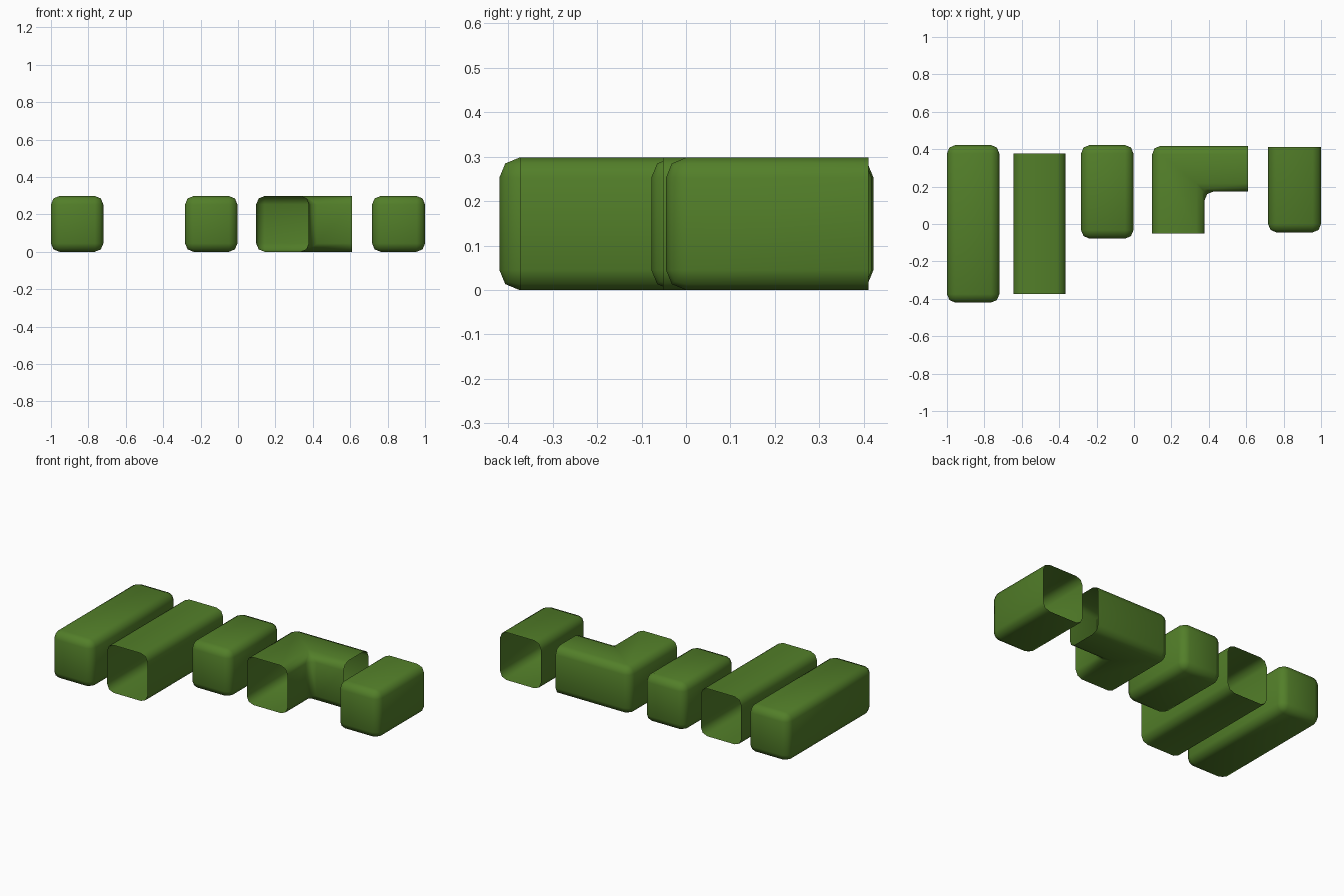
import bpy
import bmesh

cube = bpy.data.objects.get("Cube")
if cube:
    bpy.data.objects.remove(cube, do_unlink=True)

HEIGHT = 0.298
ROUND = 0.045

green = bpy.data.materials.new("leaf_green")
green.use_nodes = True
colour = (0.085, 0.21, 0.022, 1)
green.diffuse_color = colour
shader = green.node_tree.nodes["Principled BSDF"]
shader.inputs["Base Color"].default_value = colour
shader.inputs["Roughness"].default_value = 0.8


def hedge_piece(name, outline, open_sides=()):
    """Extrude an outline, round its edges and remove the open end faces.
    open_sides holds outline side numbers (side i runs from point i to i + 1)."""
    bm = bmesh.new()
    base = bm.faces.new([bm.verts.new((x, y, 0)) for x, y in outline])
    corners = list(base.verts)
    ext = bmesh.ops.extrude_face_region(bm, geom=[base], use_keep_orig=True)
    top = [v for v in ext["geom"] if isinstance(v, bmesh.types.BMVert)]
    bmesh.ops.translate(bm, verts=top, vec=(0, 0, HEIGHT))
    bmesh.ops.recalc_face_normals(bm, faces=bm.faces)

    # Open ends keep a crisp rim that follows the rounded cross-section
    ends = []
    for i in open_sides:
        pair = {corners[i], corners[(i + 1) % len(corners)]}
        ends += [f for f in bm.faces if pair <= set(f.verts) and abs(f.normal.z) < 0.5]
    planes = [(f.calc_center_median(), f.normal.copy()) for f in ends]
    rims = {e for f in ends for e in f.edges}
    rounded = [e for e in bm.edges if e not in rims]
    bmesh.ops.bevel(bm, geom=rounded, offset=ROUND, segments=2, profile=0.5,
                    affect='EDGES', clamp_overlap=True)
    openings = [f for f in bm.faces
                if any(all(abs((v.co - p).dot(n)) < 1e-4 for v in f.verts) for p, n in planes)]
    bmesh.ops.delete(bm, geom=openings, context='FACES')
    for f in bm.faces:
        f.smooth = True

    mesh = bpy.data.meshes.new(name)
    bm.to_mesh(mesh)
    bm.free()
    mesh.materials.append(green)
    obj = bpy.data.objects.new(name, mesh)
    bpy.context.collection.objects.link(obj)
    return obj


def box(x0, x1, y0, y1):
    # side 0 is the front, side 2 is the back
    return [(x0, y0), (x1, y0), (x1, y1), (x0, y1)]


# Closed blocks
hedge_piece("long_block", box(-1, -0.72, -0.42, 0.422))
hedge_piece("short_block", box(-0.283, -0.003, -0.078, 0.422))

# Open straight section and single-ended cap
hedge_piece("straight_section", box(-0.645, -0.366, -0.373, 0.376), (0, 2))
hedge_piece("end_section", box(0.717, 1, -0.045, 0.411), (2,))

# Corner section, open at the front and at its left end
hedge_piece("corner_section",
            [(0.097, -0.052), (0.378, -0.052), (0.378, 0.173),
             (0.61, 0.173), (0.61, 0.418), (0.097, 0.418)], (0, 3))
